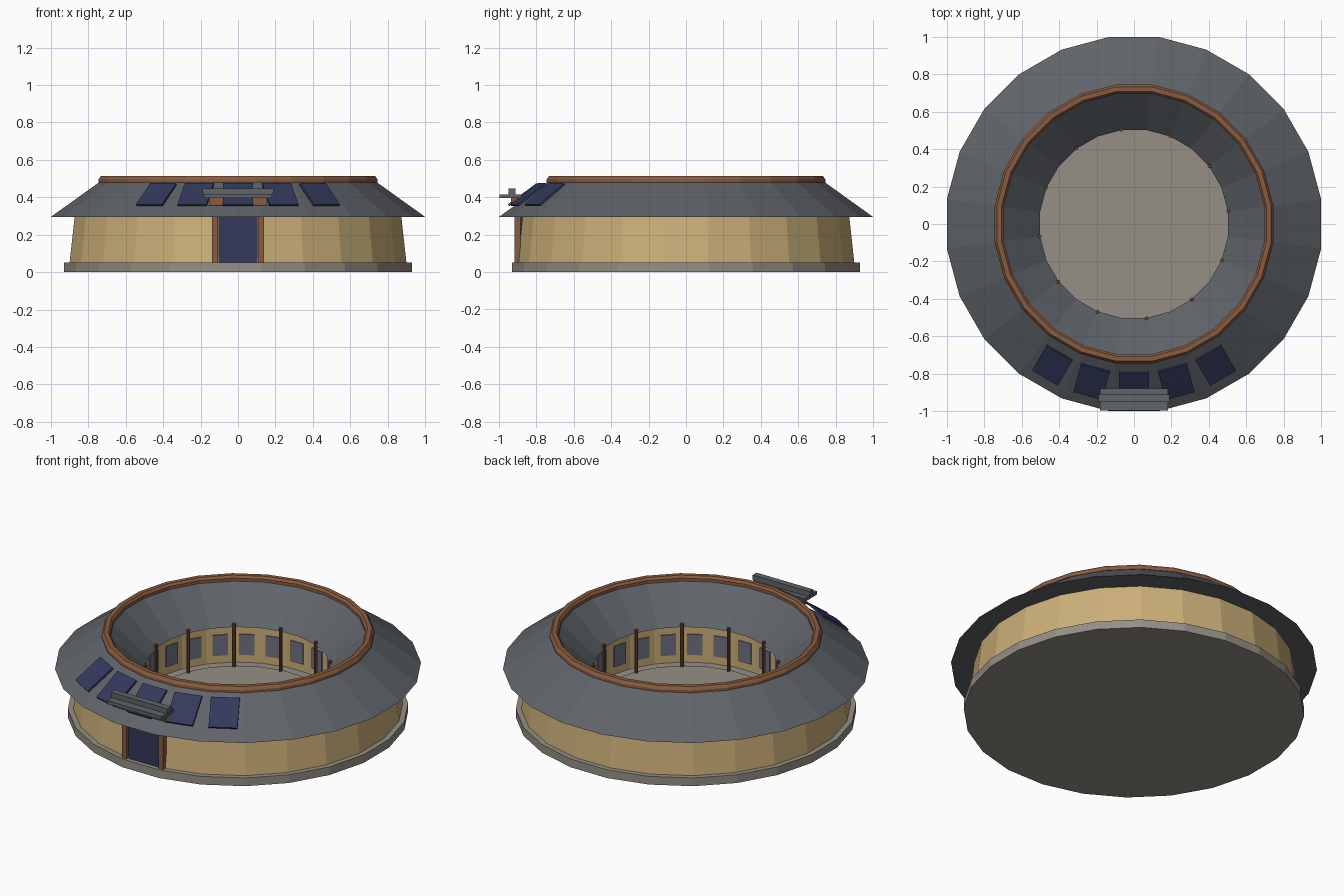
import bpy, bmesh, math
from mathutils import Matrix

if "Cube" in bpy.data.objects:
    bpy.data.objects.remove(bpy.data.objects["Cube"])

SIDES = 24
STEP = 2 * math.pi / SIDES
FLAT = math.cos(STEP / 2)      # flat-to-corner ratio of the ring polygon


def material(name, rgb):
    m = bpy.data.materials.new(name)
    m.diffuse_color = (*rgb, 1)
    m.use_nodes = True
    m.node_tree.nodes["Principled BSDF"].inputs["Base Color"].default_value = m.diffuse_color
    return m


STONE = material("stone", (0.30, 0.275, 0.235))
PLASTER = material("sand_plaster", (0.60, 0.43, 0.19))
SLATE = material("slate_grey", (0.115, 0.127, 0.142))
WOOD = material("wood", (0.25, 0.105, 0.05))
DARK_WOOD = material("dark_wood", (0.15, 0.07, 0.035))
NAVY = material("navy", (0.032, 0.041, 0.105))
GLASS = material("grey_glass", (0.16, 0.165, 0.215))


def finish(name, bm, mat):
    bmesh.ops.recalc_face_normals(bm, faces=bm.faces)
    me = bpy.data.meshes.new(name)
    bm.to_mesh(me)
    bm.free()
    me.materials.append(mat)
    ob = bpy.data.objects.new(name, me)
    bpy.context.collection.objects.link(ob)
    return ob


def ring(name, profile, mat):
    """Sweep a closed (flat radius, z) profile around the z axis."""
    bm = bmesh.new()
    loops = []
    for i in range(SIDES):
        a = (i + 0.5) * STEP
        loops.append([bm.verts.new((r / FLAT * math.cos(a), r / FLAT * math.sin(a), z))
                      for r, z in profile])
    n = len(profile)
    for i in range(SIDES):
        p, q = loops[i], loops[(i + 1) % SIDES]
        for j in range(n):
            k = (j + 1) % n
            bm.faces.new((p[j], q[j], q[k], p[k]))
    return finish(name, bm, mat)


def disc(name, radius, z0, z1, mat):
    bm = bmesh.new()
    place = Matrix.Translation((0, 0, (z0 + z1) / 2)) @ Matrix.Rotation(STEP / 2, 4, 'Z')
    # cone corners start on an axis, so half a step puts a flat at the front
    bmesh.ops.create_cone(bm, cap_ends=True, segments=SIDES, radius1=radius / FLAT,
                          radius2=radius / FLAT, depth=z1 - z0, matrix=place)
    return finish(name, bm, mat)


def box(name, x, y, z, mat):
    bm = bmesh.new()
    size = Matrix.Diagonal((x[1] - x[0], y[1] - y[0], z[1] - z[0], 1))
    mid = Matrix.Translation([sum(v) / 2 for v in (x, y, z)])
    bmesh.ops.create_cube(bm, size=1, matrix=mid @ size)
    return finish(name, bm, mat)


# Plinth and courtyard floor
disc("plinth", 0.93, 0, 0.05, STONE)
disc("courtyard_floor", 0.515, 0.045, 0.054, STONE)

# Ring-shaped wall, leaning inwards on the outside
ring("wall", [(0.90, 0.05), (0.873, 0.296), (0.57, 0.296), (0.57, 0.05)], PLASTER)

# Double-sloped roof with flat soffit
ring("roof", [(1.0, 0.295), (0.735, 0.485), (0.70, 0.485), (0.502, 0.295)], SLATE)

# Wooden ridge cap with chamfered top
ring("ridge_cap", [(0.745, 0.48), (0.745, 0.495), (0.733, 0.513),
                   (0.708, 0.513), (0.697, 0.50), (0.697, 0.48)], WOOD)

# Courtyard windows, one on each inner wall face
bm = bmesh.new()
for i in range(SIDES):
    place = (Matrix.Rotation(i * STEP, 4, 'Z') @ Matrix.Translation((0.568, 0, 0.16))
             @ Matrix.Diagonal((0.009, 0.085, 0.125, 1)))
    bmesh.ops.create_cube(bm, size=1, matrix=place)
finish("courtyard_windows", bm, GLASS)

# Courtyard posts under the inner eave
bm = bmesh.new()
for i in range(12):
    place = (Matrix.Rotation((2 * i + 0.5) * STEP, 4, 'Z')
             @ Matrix.Translation((0.508, 0, 0.182)))
    bmesh.ops.create_cone(bm, cap_ends=True, segments=8, radius1=0.01, radius2=0.01,
                          depth=0.265, matrix=place)
finish("courtyard_posts", bm, DARK_WOOD)

# Entrance door and its frame posts
box("door", (-0.103, 0.103), (-0.905, -0.86), (0.05, 0.295), NAVY)
for s, side in ((-1, "left"), (1, "right")):
    x = sorted((s * 0.108, s * 0.138))
    box(f"door_post_{side}", x, (-0.917, -0.885), (0.05, 0.30), WOOD)
    # Blocks carrying the canopy above the door
    x = sorted((s * 0.078, s * 0.155))
    box(f"canopy_block_{side}", x, (-0.935, -0.88), (0.355, 0.396), WOOD)

# Canopy slab and the beam on top of it
box("canopy_slab", (-0.182, 0.182), (-0.997, -0.88), (0.395, 0.416), SLATE)
box("canopy_beam", (-0.19, 0.19), (-0.95, -0.912), (0.416, 0.447), SLATE)

# Solar panels hovering over the front slope
bm = bmesh.new()
for i in range(-2, 3):
    place = (Matrix.Rotation(i * STEP, 4, 'Z') @ Matrix.Translation((0, -0.872, 0.414))
             @ Matrix.Rotation(math.radians(36.5), 4, 'X')
             @ Matrix.Diagonal((0.16, 0.19, 0.012, 1)))
    bmesh.ops.create_cube(bm, size=1, matrix=place)
finish("solar_panels", bm, NAVY)
